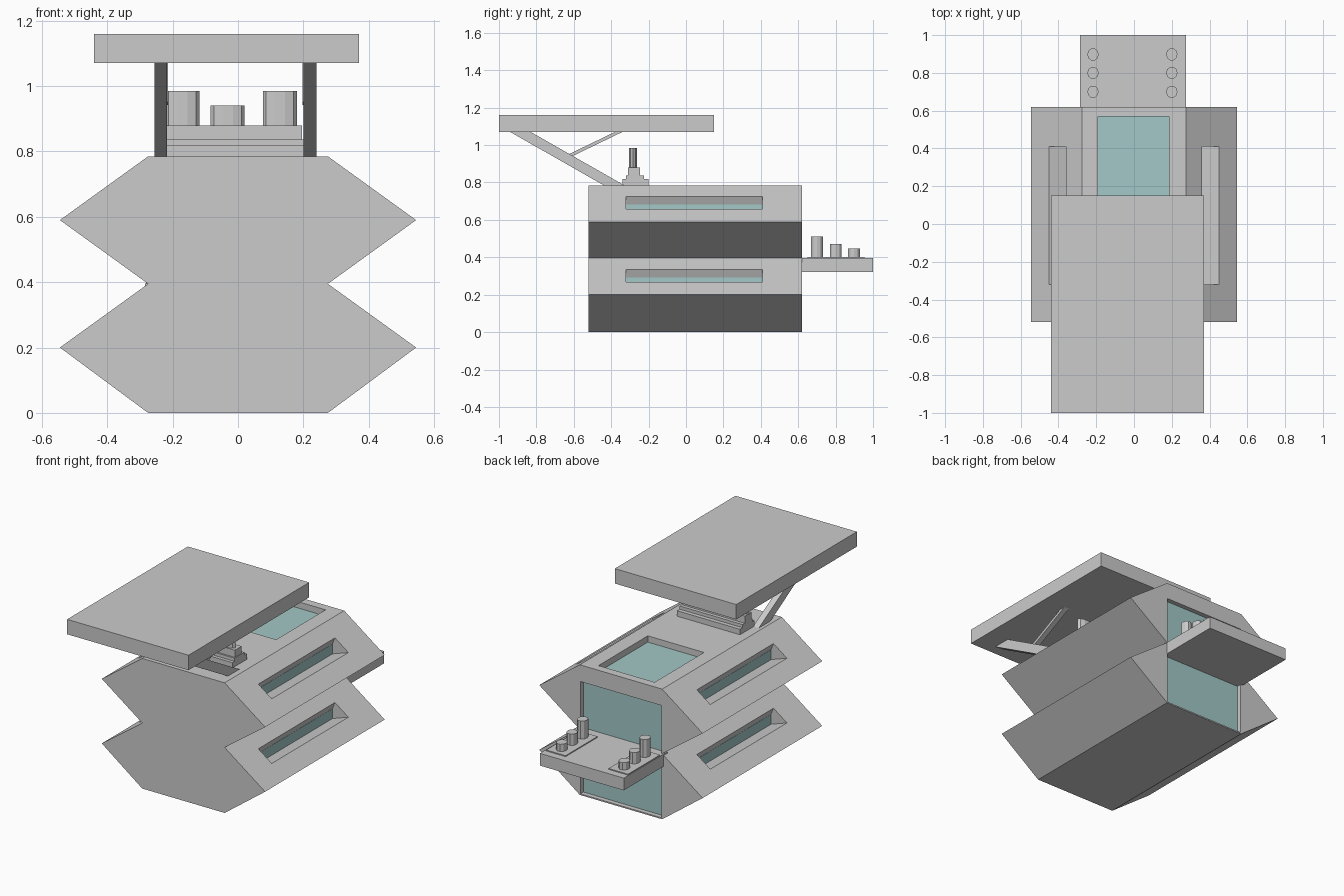
import bpy, bmesh, math

if "Cube" in bpy.data.objects:
    bpy.data.objects.remove(bpy.data.objects["Cube"])

glass = bpy.data.materials.new("glass")
glass.diffuse_color = (0.36, 0.58, 0.57, 1)
glass.use_nodes = True
glass.node_tree.nodes["Principled BSDF"].inputs["Base Color"].default_value = glass.diffuse_color


def finish(name, bm, mat=None):
    bmesh.ops.recalc_face_normals(bm, faces=bm.faces)
    me = bpy.data.meshes.new(name)
    bm.to_mesh(me)
    bm.free()
    ob = bpy.data.objects.new(name, me)
    bpy.context.collection.objects.link(ob)
    if mat:
        me.materials.append(mat)
    return ob


def prism(name, pts, a, b, axis='Y', mat=None):
    """Extrude an XZ profile along Y, a YZ profile along X or an XY outline along Z."""
    def co(p, t):
        return {'Y': (p[0], t, p[1]), 'X': (t, p[0], p[1]), 'Z': (p[0], p[1], t)}[axis]
    bm = bmesh.new()
    lo = [bm.verts.new(co(p, a)) for p in pts]
    hi = [bm.verts.new(co(p, b)) for p in pts]
    bm.faces.new(lo)
    bm.faces.new(hi)
    n = len(pts)
    for i in range(n):
        j = (i + 1) % n
        bm.faces.new((lo[i], lo[j], hi[j], hi[i]))
    return finish(name, bm, mat)


def box(name, x0, x1, y0, y1, z0, z1, mat=None):
    return prism(name, [(x0, y0), (x1, y0), (x1, y1), (x0, y1)], z0, z1, 'Z', mat)


def peg(name, x, y, z0, z1, rx, ry, n=10):
    ring = [(x + rx * math.cos(2 * math.pi * i / n), y + ry * math.sin(2 * math.pi * i / n))
            for i in range(n)]
    return prism(name, ring, z0, z1, 'Z')


def carve(ob, cutters):
    for c in cutters:
        m = ob.modifiers.new("cut", 'BOOLEAN')
        m.operation, m.solver, m.object = 'DIFFERENCE', 'EXACT', c
    dg = bpy.context.evaluated_depsgraph_get()
    me = bpy.data.meshes.new_from_object(ob.evaluated_get(dg))
    ob.modifiers.clear()
    ob.data = me
    for c in cutters:
        bpy.data.objects.remove(c)


# two-tier hull
half = [(0.275, 0), (0.545, 0.2), (0.275, 0.395), (0.545, 0.59), (0.275, 0.785)]
hull = prism("hull", half + [(-x, z) for x, z in reversed(half)], -0.52, 0.62)

# recesses: side slots, roof window, rear opening
cutters = []
for s in (-1, 1):
    for dz in (0, -0.39):
        slot = [(0.36, 0.724), (0.342, 0.68), (0.342, 0.622), (0.45, 0.659), (0.5, 0.72), (0.42, 0.79)]
        cutters.append(prism("cutter", [(s * x, z + dz) for x, z in slot], -0.32, 0.41))
cutters.append(box("cutter", -0.19, 0.185, 0.10, 0.57, 0.745, 0.9))
cutters.append(box("cutter", -0.27, 0.27, 0.59, 0.7, 0.008, 0.685))
carve(hull, cutters)

# glass panes
for s, side in ((-1, "left"), (1, "right")):
    for dz, tier in ((0, "upper"), (-0.39, "lower")):
        xs = sorted((s * 0.335, s * 0.344))
        box(f"{side}_{tier}_window", *xs, -0.32, 0.41, 0.623 + dz, 0.682 + dz, glass)
box("roof_window", -0.19, 0.185, 0.10, 0.57, 0.735, 0.747, glass)
box("rear_window", -0.27, 0.27, 0.58, 0.592, 0.008, 0.685, glass)

# canopy slab with slanted struts and braces
box("canopy", -0.44, 0.37, -1.0, 0.15, 1.07, 1.16)
for x0, x1, b0, b1, side in ((-0.255, -0.217, -0.245, -0.214, "left"), (0.2, 0.24, 0.197, 0.23, "right")):
    prism(f"{side}_strut", [(-0.94, 1.07), (-0.83, 1.07), (-0.33, 0.785), (-0.44, 0.785)], x0, x1, 'X')
    prism(f"{side}_brace", [(-0.625, 0.952), (-0.605, 0.942), (-0.34, 1.07), (-0.38, 1.07)], b0, b1, 'X')

# stepped roof plinth with pegs
box("plinth_base", -0.22, 0.2, -0.34, -0.2, 0.785, 0.818)
box("plinth_middle", -0.22, 0.2, -0.32, -0.225, 0.818, 0.837)
box("plinth_top", -0.22, 0.196, -0.31, -0.246, 0.837, 0.88)
for i, (x, top) in enumerate(((-0.17, 0.985), (-0.032, 0.94), (0.128, 0.985))):
    peg(f"roof_peg_{i}", x, -0.283, 0.875, top, 0.052, 0.022)

# rear deck with two control pads
box("deck", -0.285, 0.275, 0.585, 1.0, 0.322, 0.396)
for x, side in ((-0.217, "left"), (0.2, "right")):
    box(f"{side}_pad", x - 0.065, x + 0.065, 0.65, 0.955, 0.394, 0.402)
    for i, (y, top) in enumerate(((0.70, 0.51), (0.80, 0.47), (0.898, 0.446))):
        peg(f"{side}_knob_{i}", x, y, 0.4, top, 0.03, 0.033)
